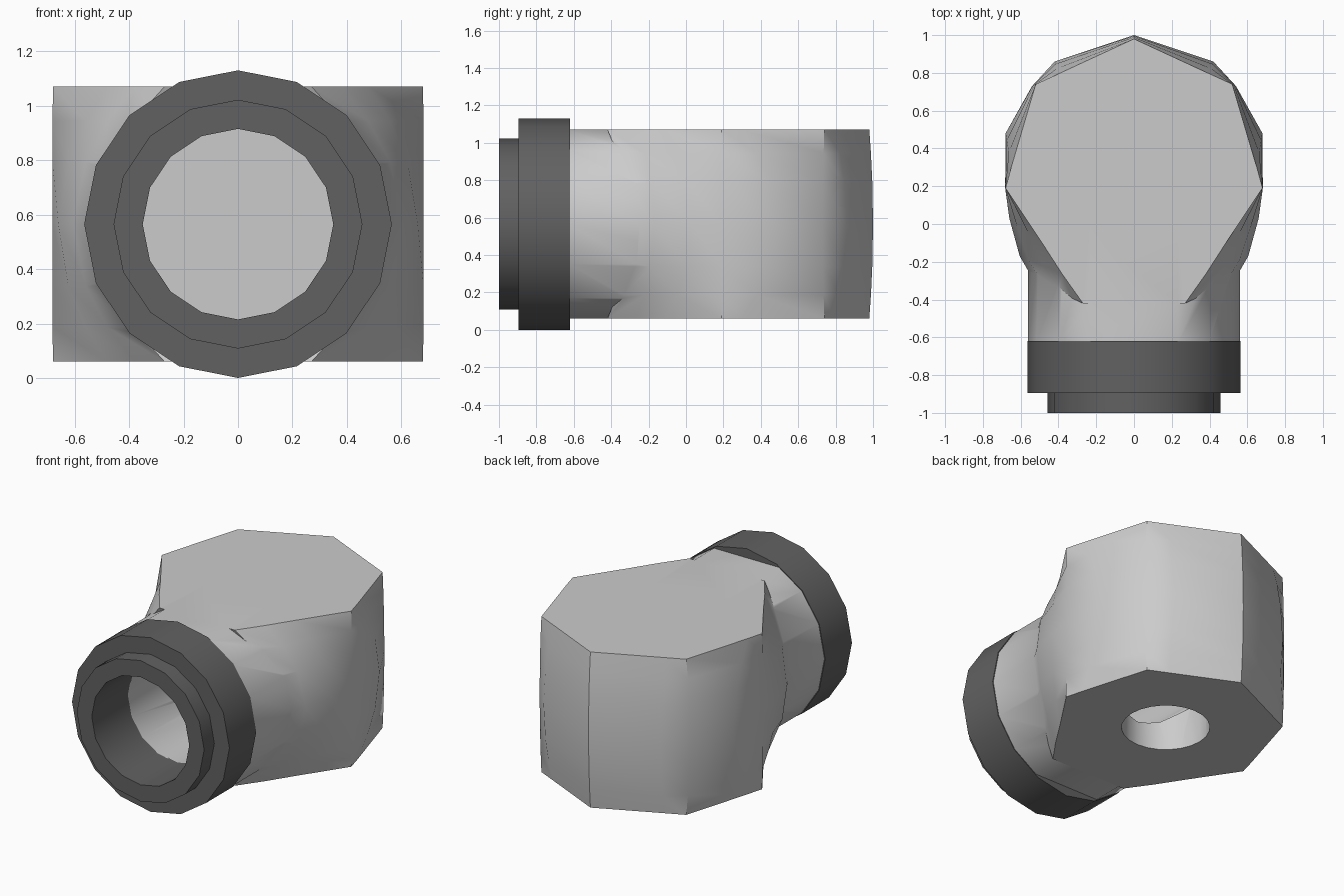
import bpy, bmesh, math
from mathutils import Matrix

if "Cube" in bpy.data.objects:
    bpy.data.objects.remove(bpy.data.objects["Cube"])

CZ = 0.565      # height of the horizontal axis
HALF = 0.505    # half height of the body


def make(name, bm):
    bmesh.ops.recalc_face_normals(bm, faces=bm.faces)
    me = bpy.data.meshes.new(name)
    bm.to_mesh(me)
    bm.free()
    ob = bpy.data.objects.new(name, me)
    bpy.context.collection.objects.link(ob)
    return ob


def loft(name, rings, closed=False):
    """Skin rings of equal length; cap the ends or join them in a loop."""
    bm = bmesh.new()
    vs = [[bm.verts.new(p) for p in r] for r in rings]
    n = len(rings[0])
    pairs = list(zip(vs, vs[1:])) + ([(vs[-1], vs[0])] if closed else [])
    for a, b in pairs:
        for i in range(n):
            j = (i + 1) % n
            bm.faces.new((a[i], a[j], b[j], b[i]))
    if not closed:
        bm.faces.new(vs[0])
        bm.faces.new(vs[-1])
    return make(name, bm)


def ring_y(r, y, n=16, clip=9.0):
    """Circle around the horizontal axis, optionally flattened top and bottom."""
    pts = []
    for i in range(n):
        a = 2 * math.pi * i / n
        x, z = r * math.sin(a), r * math.cos(a)
        pts.append((x, y, CZ + max(-clip, min(clip, z))))
    return pts


def boolean(ob, cutter, op):
    m = ob.modifiers.new(op.lower(), 'BOOLEAN')
    m.operation, m.object, m.solver = op, cutter, 'EXACT'
    bpy.context.view_layer.objects.active = ob
    bpy.ops.object.modifier_apply(modifier=m.name)
    bpy.data.objects.remove(cutter)


def smooth(ob):
    bpy.ops.object.select_all(action='DESELECT')
    ob.select_set(True)
    bpy.context.view_layer.objects.active = ob
    bpy.ops.object.shade_smooth_by_angle(angle=math.radians(35))


# Body: seven-sided at the ends, swelling to a fuller outline at mid height
end = [(0, .98), (.40, .795), (.52, .74), (.65, .30), (.68, .19),
       (.48, -.11), (.38, -.265), (.27, -.42)]
mid = [(0, 1.0), (.42, .86), (.54, .73), (.68, .48), (.682, .19),
       (.66, .03), (.605, -.17), (.53, -.30)]
rings = []
for t in (-1, -.75, -.45, 0, .45, .75, 1):
    k = 1 - t * t
    half = [(a[0] + (b[0] - a[0]) * k, a[1] + (b[1] - a[1]) * k)
            for a, b in zip(end, mid)]
    outline = half + [(-x, y) for x, y in reversed(half[1:])]
    rings.append([(x, y, CZ + HALF * t) for x, y in outline])
body = loft("body", rings)

# Neck: round tube flattened level with the body's top and bottom
bm = bmesh.new()
vs = [[bm.verts.new(p) for p in ring_y(.56, y)] for y in (-.63, 0)]
for i in range(16):
    j = (i + 1) % 16
    bm.faces.new((vs[0][i], vs[0][j], vs[1][j], vs[1][i]))
bm.faces.new(vs[0])
bm.faces.new(vs[1])
for s in (1, -1):
    cut = bmesh.ops.bisect_plane(bm, geom=bm.verts[:] + bm.edges[:] + bm.faces[:],
                                 plane_co=(0, 0, CZ + s * HALF), plane_no=(0, 0, s),
                                 clear_outer=True)
    bmesh.ops.holes_fill(bm, edges=[e for e in bm.edges if e.is_boundary])
neck = make("neck", bm)
boolean(body, neck, 'UNION')

# Bore from the front and outlet hole through the bottom
boolean(body, loft("bore_cutter", [ring_y(.35, -1.1), ring_y(.35, .58)]), 'DIFFERENCE')
bm = bmesh.new()
bmesh.ops.create_cone(bm, cap_ends=True, segments=24, radius1=.26, radius2=.26,
                      depth=.7, matrix=Matrix.Translation((0, .29, .25)))
boolean(body, make("outlet_cutter", bm), 'DIFFERENCE')
smooth(body)

# Collar with a stepped front lip
profile = [(.35, -1), (.457, -1), (.457, -.895), (.565, -.895),
           (.565, -.62), (.35, -.62)]
collar = loft("collar", [ring_y(r, y) for r, y in profile], closed=True)
smooth(collar)
dark = bpy.data.materials.new("dark_grey")
dark.diffuse_color = (.12, .12, .12, 1)
dark.use_nodes = True
dark.node_tree.nodes["Principled BSDF"].inputs["Base Color"].default_value = dark.diffuse_color
collar.data.materials.append(dark)
